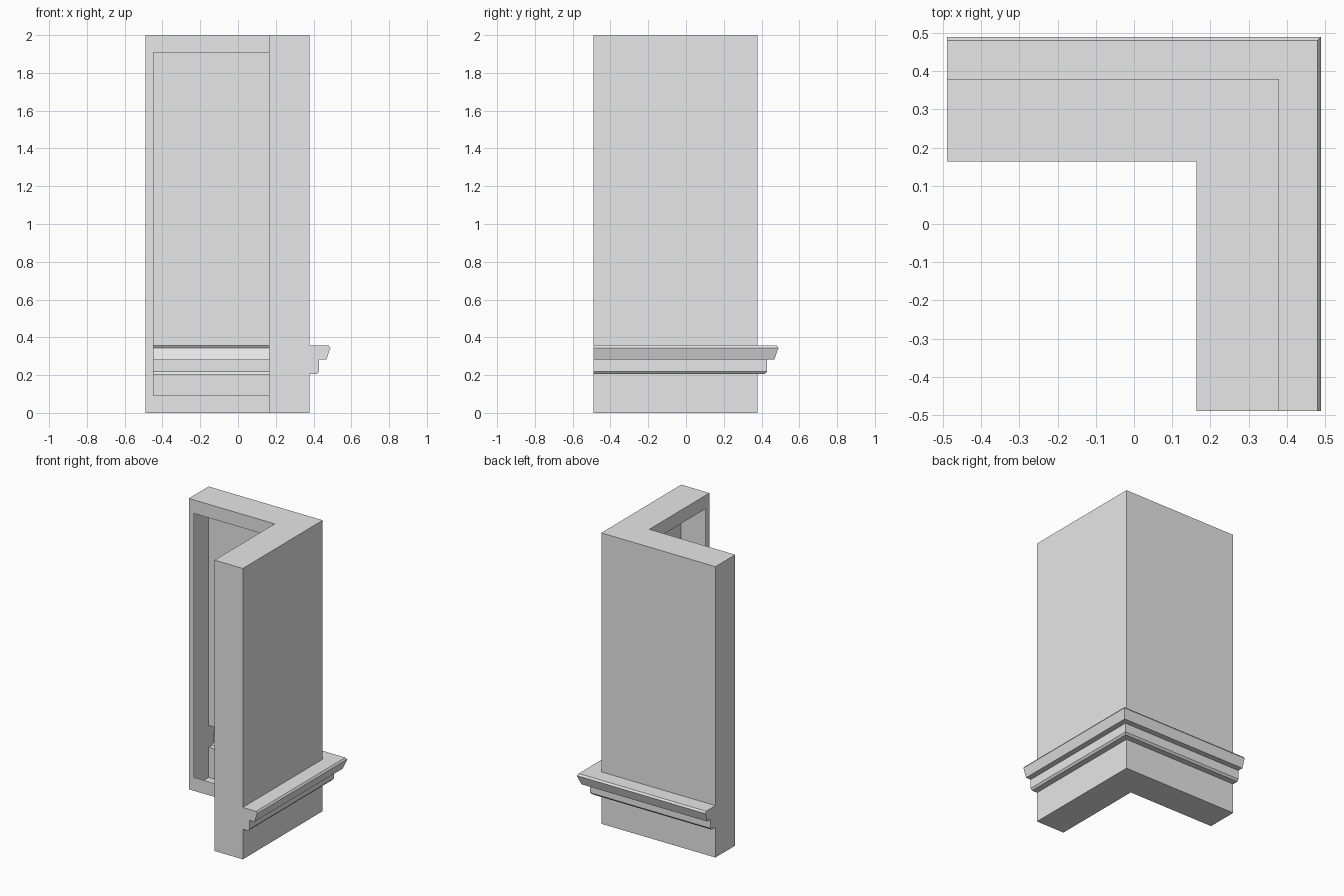
import bpy
import bmesh

cube = bpy.data.objects.get("Cube")
if cube:
    bpy.data.objects.remove(cube, do_unlink=True)

END = 0.489       # reach of both arms
OUTER = 0.379     # outer wall plane
INNER = 0.164     # inner wall plane
STILE = 0.041     # upright strip beside each opening
RIM = 0.093       # strip above and below each opening
HEIGHT = 2.0

# Outline of the arm as (offset from the corner axis, height);
# the last three points climb down the inner wall past the opening
PROFILE = [(INNER, 0), (OUTER, 0),
           (OUTER, 0.207), (0.419, 0.207), (0.43, 0.22), (0.43, 0.282),
           (0.468, 0.282), (END, 0.344), (0.48, 0.357), (OUTER, 0.357),
           (OUTER, HEIGHT), (INNER, HEIGHT),
           (INNER, HEIGHT - RIM), (INNER, RIM)]
OPENING = len(PROFILE) - 2    # profile segment that is left open

plaster = bpy.data.materials.new("light grey plaster")
plaster.use_nodes = True
grey = (0.8, 0.8, 0.8, 1.0)
plaster.diffuse_color = grey
plaster.node_tree.nodes["Principled BSDF"].inputs["Base Color"].default_value = grey

# Hollow corner wall: the outline swept round the mitred corner
bm = bmesh.new()
stations = [lambda d: (-END, d), lambda d: (STILE - END, d),
            lambda d: (d, d),
            lambda d: (d, STILE - END), lambda d: (d, -END)]
rings = [[bm.verts.new((*place(d), z)) for d, z in PROFILE] for place in stations]
count = len(PROFILE)
for span, (a, b) in enumerate(zip(rings, rings[1:])):
    for i in range(count):
        if i == OPENING and span in (1, 2):
            continue    # thin inner wall is open between stile and corner
        j = (i + 1) % count
        bm.faces.new((a[i], b[i], b[j], a[j]))

# Flat caps on both arm ends
bm.faces.new(rings[0])
bm.faces.new(rings[-1][::-1])
bmesh.ops.recalc_face_normals(bm, faces=bm.faces)

mesh = bpy.data.meshes.new("corner_wall")
bm.to_mesh(mesh)
bm.free()
mesh.materials.append(plaster)
wall = bpy.data.objects.new("corner_wall", mesh)
bpy.context.collection.objects.link(wall)
